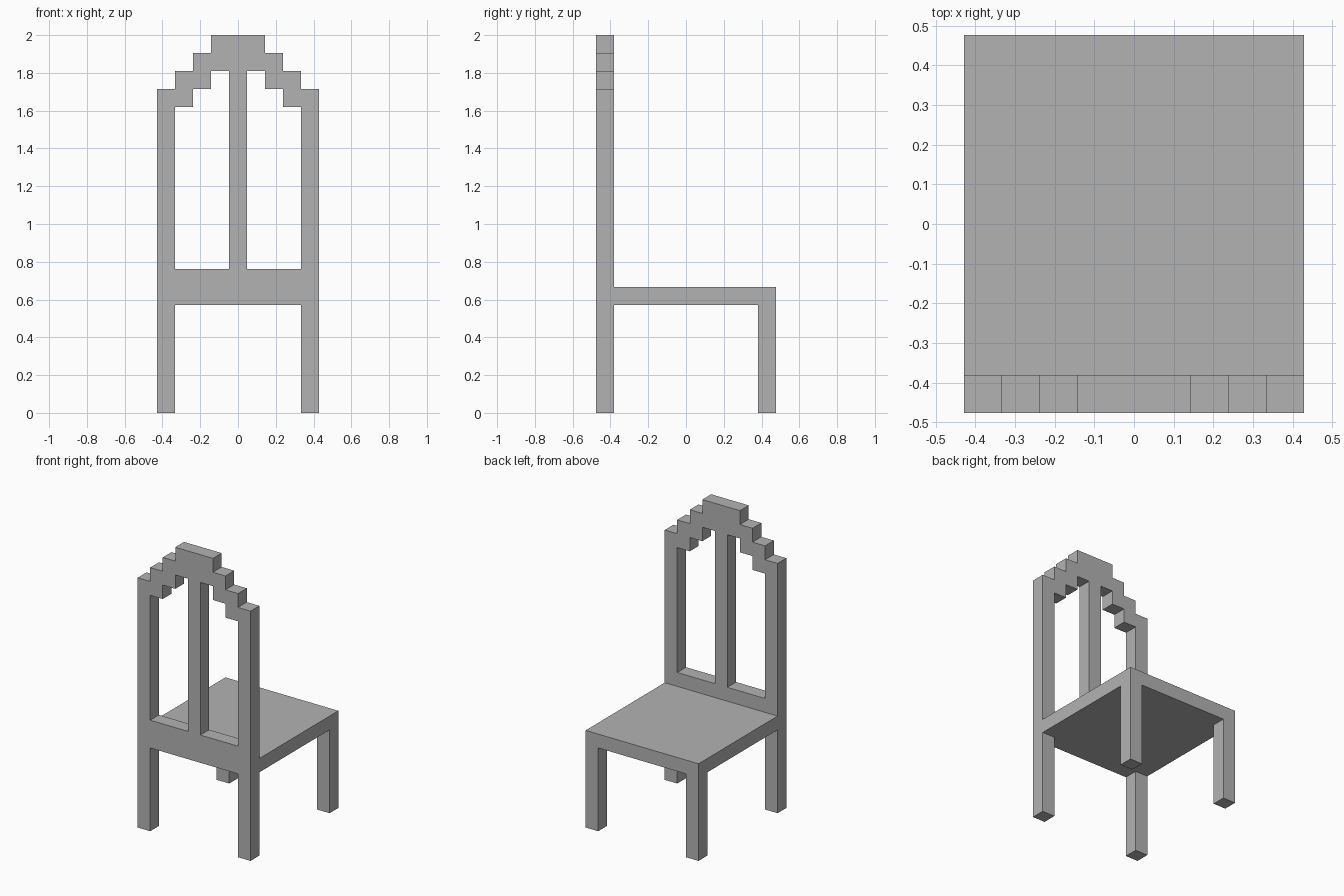
import bpy
import bmesh
from math import radians
from mathutils import Matrix, Vector

cube = bpy.data.objects.get("Cube")
if cube:
    bpy.data.objects.remove(cube, do_unlink=True)

U = 2 / 21  # one block of the design

grey = bpy.data.materials.new("plain grey")
grey.use_nodes = True
color = (0.45, 0.45, 0.45, 1)
grey.diffuse_color = color
grey.node_tree.nodes["Principled BSDF"].inputs["Base Color"].default_value = color


def box(name, low, high):
    """Box between two corners given in blocks."""
    low, high = Vector(low) * U, Vector(high) * U
    bm = bmesh.new()
    bmesh.ops.create_cube(bm, size=1, matrix=Matrix.Translation((low + high) / 2)
                          @ Matrix.Diagonal((high - low).to_4d()))
    mesh = bpy.data.meshes.new(name)
    bm.to_mesh(mesh)
    bm.free()
    mesh.materials.append(grey)
    obj = bpy.data.objects.new(name, mesh)
    bpy.context.collection.objects.link(obj)
    return obj


def mirrored(points):
    return [(-x, z) for x, z in points]


def cutout_panel(name, loops, y, thickness):
    """Upright panel from an outline and its openings, in blocks."""
    curve = bpy.data.curves.new(name, "CURVE")
    curve.dimensions = "2D"
    curve.fill_mode = "BOTH"
    curve.extrude = thickness * U / 2
    for loop in loops:
        spline = curve.splines.new("POLY")
        spline.points.add(len(loop) - 1)
        for point, (x, z) in zip(spline.points, loop):
            point.co = (x * U, z * U, 0, 1)
        spline.use_cyclic_u = True
    source = bpy.data.objects.new(name, curve)
    bpy.context.collection.objects.link(source)
    bpy.context.view_layer.update()
    mesh = bpy.data.meshes.new_from_object(source)
    bpy.data.objects.remove(source, do_unlink=True)

    # Weld the caps to the sides and stand the panel upright
    bm = bmesh.new()
    bm.from_mesh(mesh)
    bmesh.ops.remove_doubles(bm, verts=bm.verts, dist=0.0005)
    bmesh.ops.transform(bm, verts=bm.verts, matrix=Matrix.Translation((0, y * U, 0))
                        @ Matrix.Rotation(radians(90), 4, "X"))
    bmesh.ops.recalc_face_normals(bm, faces=bm.faces)
    for face in bm.faces:
        face.smooth = False
    bm.to_mesh(mesh)
    bm.free()
    mesh.name = name
    mesh.materials.clear()
    mesh.materials.append(grey)
    obj = bpy.data.objects.new(name, mesh)
    bpy.context.collection.objects.link(obj)
    return obj


# Backrest with its two legs, stepped crest and central slat
half = [(3.5, 6), (3.5, 0), (4.5, 0), (4.5, 18)]
for step in range(3):
    x, z = 3.5 - step, 18 + step
    half += [(x, z), (x, z + 1)]
outline = half + mirrored(half)[::-1]

# Stepped window beside the slat
window = [(0.5, 8), (3.5, 8), (3.5, 17), (2.5, 17), (2.5, 18),
          (1.5, 18), (1.5, 19), (0.5, 19)]
cutout_panel("backrest", [outline, window, mirrored(window)], -4.5, 1)

# Seat and the pair of legs at its free edge
box("seat", (-4.5, -4, 6), (4.5, 5, 7))
for side, x in (("left", 3.5), ("right", -4.5)):
    box("seat_leg_" + side, (x, 4, 0), (x + 1, 5, 6))
